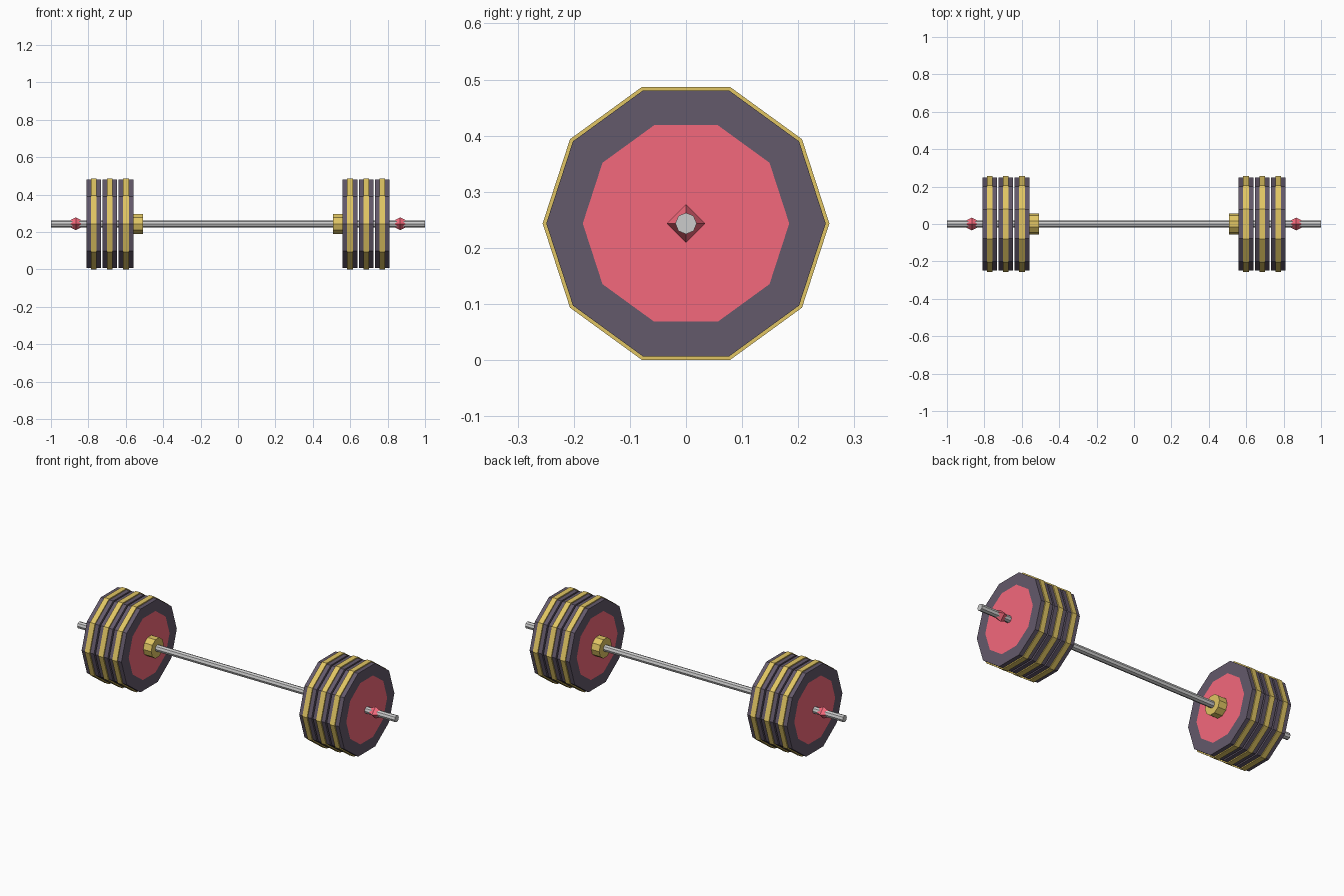
import bpy, bmesh
from math import cos, sin, tau

if "Cube" in bpy.data.objects:
    bpy.data.objects.remove(bpy.data.objects["Cube"])

AXIS_Z = 0.2435


def material(name, rgb):
    m = bpy.data.materials.new(name)
    m.diffuse_color = (*rgb, 1)
    m.use_nodes = True
    m.node_tree.nodes["Principled BSDF"].inputs["Base Color"].default_value = m.diffuse_color
    return m


RED = material("red", (0.9, 0.14, 0.2))
DARK = material("dark_rubber", (0.125, 0.1, 0.145))
GOLD = material("gold", (0.75, 0.56, 0.125))


def lathe(name, profile, sides, x=0, mats=(), slots=None):
    """Flat-faced revolve of (x, radius) points around the bar axis; slots = material per band."""
    bm = bmesh.new()
    rings = []
    for px, r in profile:
        rings.append([bm.verts.new((px, r * cos(tau * i / sides), r * sin(tau * i / sides)))
                      for i in range(sides)])
    for k in range(len(rings) - 1):
        a, b = rings[k], rings[k + 1]
        for i in range(sides):
            j = (i + 1) % sides
            f = bm.faces.new((a[i], a[j], b[j], b[i]))
            f.material_index = slots[k] if slots else 0
    # end caps
    for ring, slot in ((rings[0], 0), (rings[-1], -1)):
        f = bm.faces.new(ring)
        f.material_index = 1 if slots else 0
    bmesh.ops.recalc_face_normals(bm, faces=bm.faces)
    mesh = bpy.data.meshes.new(name)
    bm.to_mesh(mesh)
    bm.free()
    for m in mats:
        mesh.materials.append(m)
    ob = bpy.data.objects.new(name, mesh)
    ob.location = (x, 0, AXIS_Z)
    bpy.context.collection.objects.link(ob)
    return ob


# long bar
lathe("bar", [(-1, 0.019), (1, 0.019)], 8)

for label, s in (("left", -1), ("right", 1)):
    # inner stop collar
    lathe(f"{label}_collar", [(-0.025, 0.056), (0.025, 0.056)], 10, s * 0.533, [GOLD])

    # three weight plates: dark rim, red centre, gold band around the edge
    for n in range(3):
        x = s * (0.599 + 0.0865 * n)
        h, rim, centre = 0.039, 0.249, 0.184
        lathe(f"{label}_plate_{n + 1}",
              [(-h, centre), (-h, rim), (h, rim), (h, centre)],
              10, x, [DARK, RED], [0, 0, 0])
        lathe(f"{label}_plate_band_{n + 1}", [(-0.015, 0.2555), (0.015, 0.2555)],
              10, x, [GOLD])

    # four-sided clip holding the plates
    lathe(f"{label}_clip", [(-0.028, 0.02), (0, 0.034), (0.028, 0.02)], 4, s * 0.867, [RED])
